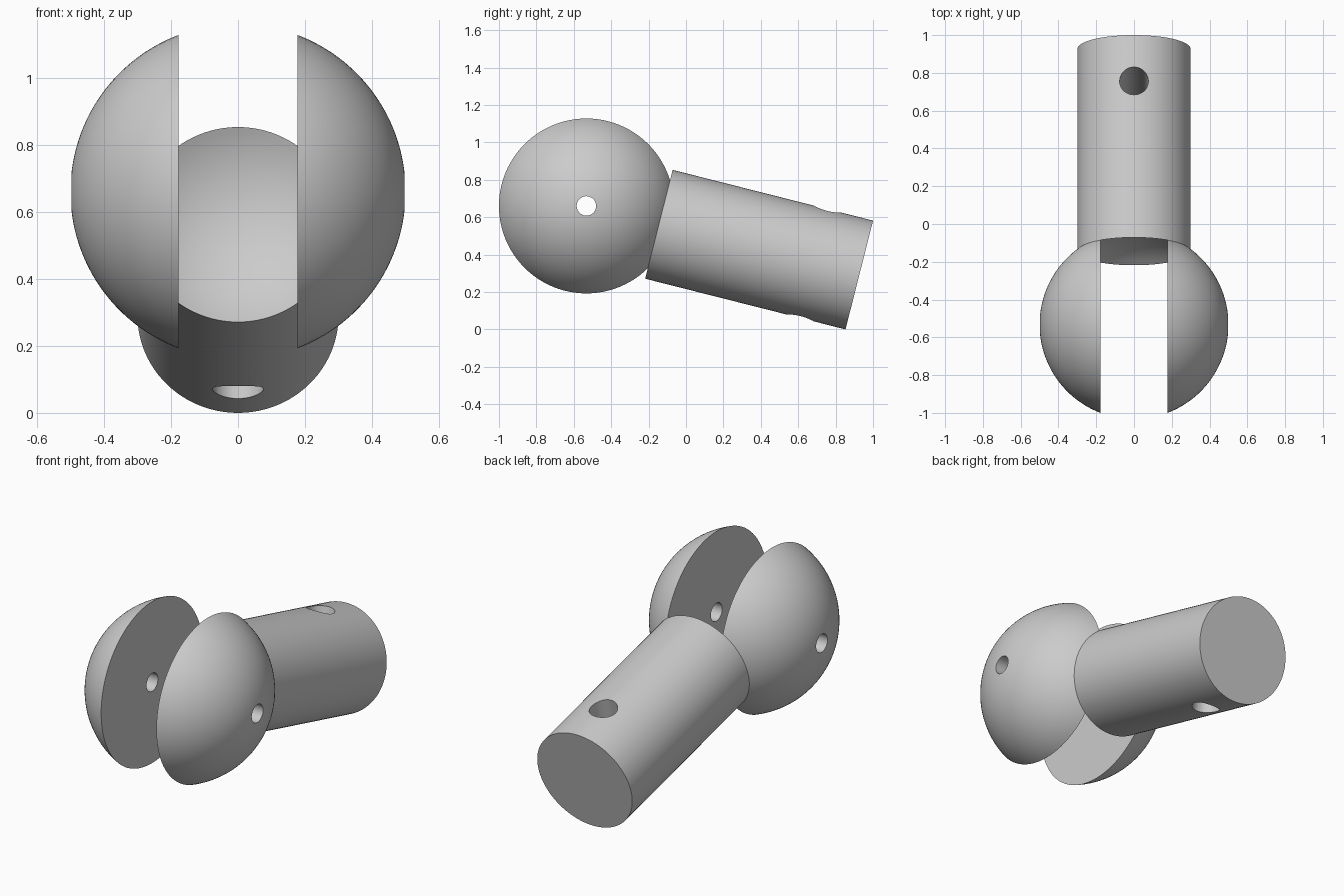
import bpy, bmesh
from math import sin, cos, asin, sqrt, radians, pi
from mathutils import Matrix, Vector

if "Cube" in bpy.data.objects:
    bpy.data.objects.remove(bpy.data.objects["Cube"], do_unlink=True)

BALL_R, SLOT, PIN_R = 0.5, 0.177, 0.052
SHAFT_R, SHAFT_END = 0.3, 1.505
HOLE_R, HOLE_AT = 0.076, 1.255
CENTRE = Matrix.Translation((0, -0.5325, 0.66))
TILT = radians(14.2)

grey = bpy.data.materials.new("plain grey")
grey.use_nodes = True
grey.diffuse_color = (0.6, 0.6, 0.6, 1)
grey.node_tree.nodes["Principled BSDF"].inputs["Base Color"].default_value = (0.6, 0.6, 0.6, 1)


def lathe(name, profile, matrix, segments=96, closed=False):
    """Revolve (radius, height) points about local z."""
    bm = bmesh.new()
    verts = [bm.verts.new((r, 0, h)) for r, h in profile]
    pairs = list(zip(verts, verts[1:]))
    if closed:
        pairs.append((verts[-1], verts[0]))
    edges = [bm.edges.new(p) for p in pairs]
    bmesh.ops.spin(bm, geom=verts + edges, cent=(0, 0, 0), axis=(0, 0, 1),
                   angle=2 * pi, steps=segments, use_merge=True)
    bmesh.ops.remove_doubles(bm, verts=bm.verts, dist=1e-5)
    bmesh.ops.recalc_face_normals(bm, faces=bm.faces)
    bm.transform(matrix)
    mesh = bpy.data.meshes.new(name)
    bm.to_mesh(mesh)
    bm.free()
    mesh.materials.append(grey)
    obj = bpy.data.objects.new(name, mesh)
    bpy.context.collection.objects.link(obj)
    return obj


def select(obj):
    bpy.ops.object.select_all(action='DESELECT')
    obj.select_set(True)
    bpy.context.view_layer.objects.active = obj


def sphere_arc(r_from, r_to, steps):
    """Points along the ball surface between two distances from the axis."""
    a, b = asin(r_from / BALL_R), asin(r_to / BALL_R)
    angles = [a + (b - a) * i / steps for i in range(steps + 1)]
    return [(BALL_R * sin(t), BALL_R * cos(t)) for t in angles]


# Two ball halves, each with a pin hole along its axis
rim = sqrt(BALL_R ** 2 - SLOT ** 2)
half_profile = sphere_arc(PIN_R, rim, 32) + [(PIN_R, SLOT)]
parts = []
for name, side in (("left_ball_half", 1), ("right_ball_half", -1)):
    turn = Matrix.Rotation(side * pi / 2, 4, 'Y')
    parts.append(lathe(name, half_profile, CENTRE @ turn, closed=True))

# Tilted shaft with a hollow seat where it meets the ball
along = CENTRE @ Matrix.Rotation(-pi / 2 - TILT, 4, 'X')
shaft_profile = sphere_arc(0, SHAFT_R, 16) + [(SHAFT_R, SHAFT_END), (0, SHAFT_END)]
shaft = lathe("shaft", shaft_profile, along)
parts.append(shaft)

# Cross hole through the shaft
across = along @ Matrix.Translation((0, 0, HOLE_AT)) @ Matrix.Rotation(pi / 2, 4, 'X')
cutter = lathe("hole_cutter", [(0, -0.5), (HOLE_R, -0.5), (HOLE_R, 0.5), (0, 0.5)], across, 48)
cutter.hide_render = True
cut = shaft.modifiers.new("cross_hole", 'BOOLEAN')
cut.operation = 'DIFFERENCE'
cut.solver = 'EXACT'
cut.object = cutter
select(shaft)
bpy.ops.object.modifier_apply(modifier=cut.name)
bpy.data.objects.remove(cutter, do_unlink=True)

for part in parts:
    select(part)
    bpy.ops.object.shade_smooth_by_angle(angle=radians(30))
